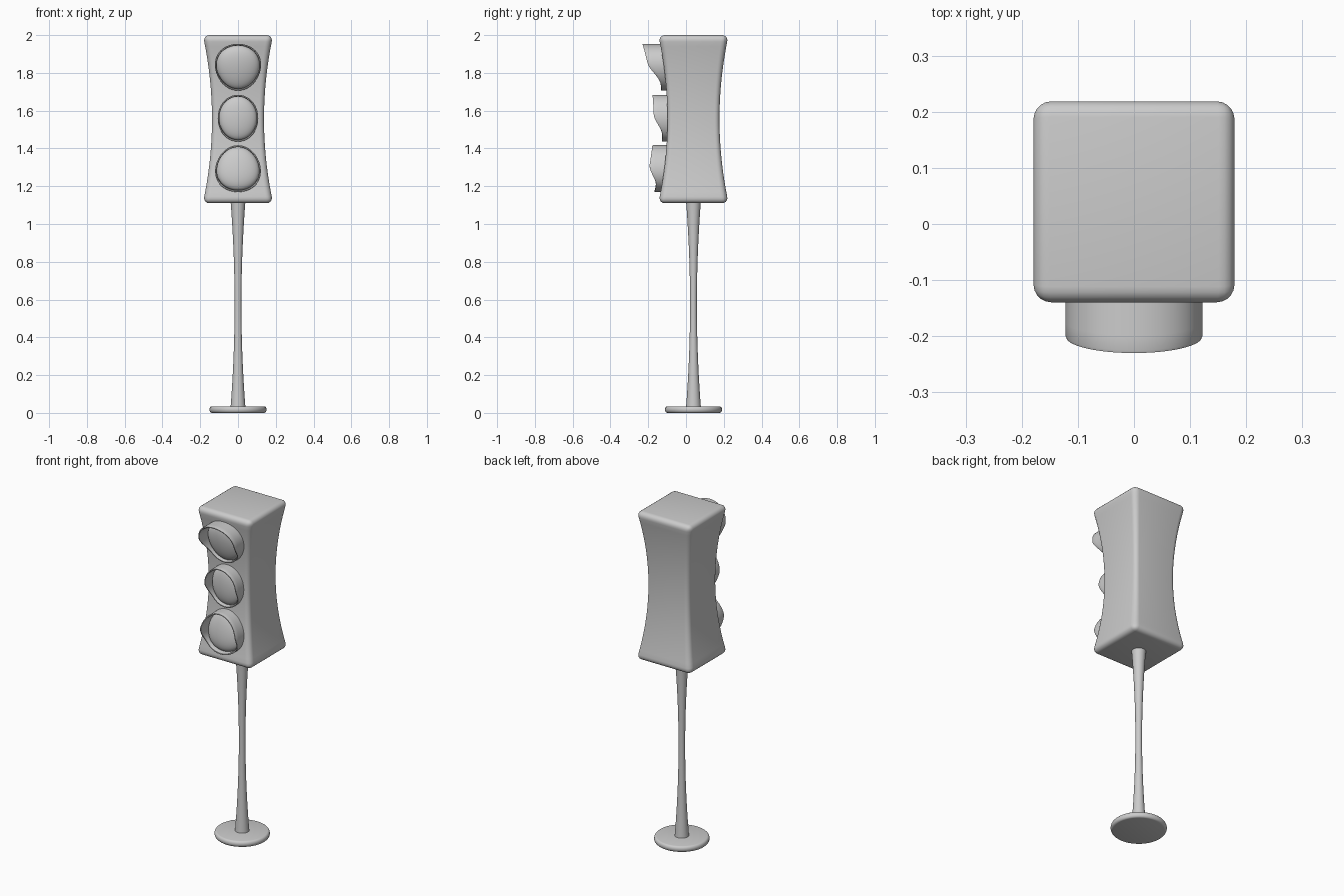
import bpy, bmesh, math
from mathutils import Vector

if "Cube" in bpy.data.objects:
    bpy.data.objects.remove(bpy.data.objects["Cube"])

CY = 0.0395            # depth centre of the housing and pole
MID = 1.555            # waist height of the housing
HALF_H, HALF_W = 0.445, 0.186

grey = bpy.data.materials.new("plain_grey")
grey.diffuse_color = (0.6, 0.6, 0.6, 1)
grey.use_nodes = True
grey.node_tree.nodes["Principled BSDF"].inputs["Base Color"].default_value = grey.diffuse_color


def waist(z):
    """Width factor: 1 at the housing ends, narrow in the middle."""
    t = (z - MID) / HALF_H
    return 0.74 + 0.26 * t * t


def pinch(bm):
    for v in bm.verts:
        s = waist(v.co.z)
        v.co.x *= s
        v.co.y = CY + v.co.y * s


def finish(bm, name, angle=40):
    bmesh.ops.recalc_face_normals(bm, faces=bm.faces)
    me = bpy.data.meshes.new(name)
    bm.to_mesh(me)
    bm.free()
    me.materials.append(grey)
    ob = bpy.data.objects.new(name, me)
    bpy.context.collection.objects.link(ob)
    bpy.ops.object.select_all(action='DESELECT')
    ob.select_set(True)
    bpy.context.view_layer.objects.active = ob
    bpy.ops.object.shade_smooth_by_angle(angle=math.radians(angle))
    return ob


def loft(bm, rings, close=False):
    """Skin a list of equally sized point rings."""
    vs = [[bm.verts.new(p) for p in r] for r in rings]
    n = len(vs[0])
    pairs = list(zip(vs, vs[1:])) + ([(vs[-1], vs[0])] if close else [])
    for a, b in pairs:
        for i in range(n):
            j = (i + 1) % n
            bm.faces.new((a[i], a[j], b[j], b[i]))
    return vs


def turned(name, profile, n=40):
    """Solid of revolution around the pole axis."""
    bm = bmesh.new()
    rings = [[Vector((r * math.cos(2 * math.pi * i / n),
                      CY + r * math.sin(2 * math.pi * i / n), z))
              for i in range(n)] for r, z in profile]
    vs = loft(bm, rings)
    bm.faces.new(vs[0])
    bm.faces.new(vs[-1])
    return finish(bm, name)


# Housing: rounded box, sliced and pinched at the waist
bm = bmesh.new()
bmesh.ops.create_cube(bm, size=2)
for v in bm.verts:
    v.co = Vector((v.co.x * HALF_W, v.co.y * HALF_W, MID + v.co.z * HALF_H))
bmesh.ops.bevel(bm, geom=bm.edges[:], offset=0.035, segments=5,
                profile=0.5, affect='EDGES')
for k in range(-11, 12):
    bmesh.ops.bisect_plane(bm, geom=bm.verts[:] + bm.edges[:] + bm.faces[:],
                           plane_co=(0, 0, MID + k * 0.035),
                           plane_no=(0, 0, 1))
pinch(bm)
finish(bm, "housing")

# Lamps: hooded ring plus domed lens, pinched along with the housing
N, RX, RZ = 56, 0.145, 0.124


def hood_depth(v):
    """Long hood above, short rim below, with an S-shaped transition."""
    t = min(1, max(0, (v + 0.75) / 0.95))
    return HALF_W * (1.19 + 0.34 * t * t * (3 - 2 * t))


def ellipse(scale, zc, depth):
    pts = []
    for i in range(N):
        a = 2 * math.pi * i / N
        c, s = math.cos(a), math.sin(a)
        pts.append(Vector((RX * scale * c, -depth(s), zc + RZ * scale * s)))
    return pts


for name, zc in (("top", 1.83), ("middle", 1.56), ("bottom", 1.293)):
    bm = bmesh.new()
    back = lambda s: HALF_W * 0.93
    rings = [ellipse(1.0, zc, back)]
    for f in (0.35, 0.7, 0.95):
        rings.append(ellipse(1.0, zc, lambda s: HALF_W * 0.93 * (1 - f) + hood_depth(s) * f))
    rings += [ellipse(0.985, zc, hood_depth), ellipse(0.945, zc, hood_depth),
              ellipse(0.92, zc, lambda s: hood_depth(s) - 0.008),
              ellipse(0.92, zc, back)]
    loft(bm, rings, close=True)
    pinch(bm)
    finish(bm, name + "_hood")

    bm = bmesh.new()
    rings = []
    for k in range(10):
        a = math.pi / 2 * k / 10
        rings.append(ellipse(0.925 * math.cos(a), zc,
                             lambda s: HALF_W * (0.99 + 0.28 * math.sin(a))))
    vs = loft(bm, rings)
    tip = bm.verts.new((0, -HALF_W * 1.27, zc))
    for i in range(N):
        bm.faces.new((vs[-1][i], vs[-1][(i + 1) % N], tip))
    pinch(bm)
    finish(bm, name + "_lens", 60)

# Pole with a slim waist
turned("pole", [(0.018 + 0.022 * ((k - 10) / 10) ** 2, 0.02 + k * 0.0555)
                for k in range(21)])

# Round foot plate with rolled edge
edge = [(0.138 + 0.013 * math.cos(a), 0.0175 + 0.0175 * math.sin(a))
        for a in [math.pi * (k / 8 - 0.5) for k in range(9)]]
turned("foot_plate", edge, 48)
